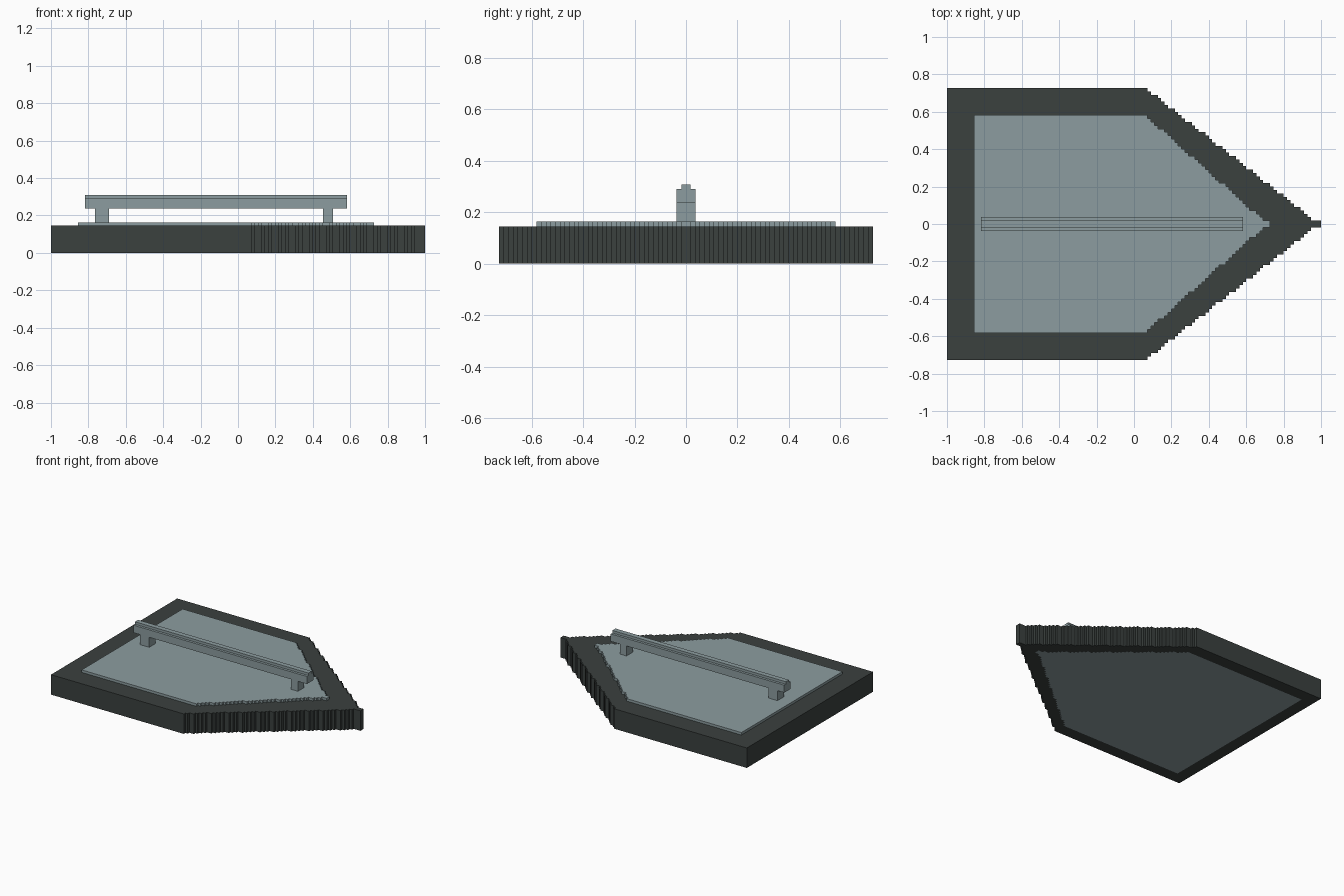
import bpy, bmesh
from math import floor

if "Cube" in bpy.data.objects:
    bpy.data.objects.remove(bpy.data.objects["Cube"])

U = 2 / 110  # one block; the hull is 110 blocks long


def material(name, rgb):
    m = bpy.data.materials.new(name)
    m.diffuse_color = (*rgb, 1)
    m.use_nodes = True
    m.node_tree.nodes["Principled BSDF"].inputs["Base Color"].default_value = m.diffuse_color
    return m


DARK = material("dark rubber", (0.043, 0.052, 0.049))
LIGHT = material("pale grey", (0.265, 0.335, 0.350))


def stepped_outline(start, shoulder, tip, half):
    """Pentagon pointing to +x, with its slanted sides cut into block steps."""
    side = [(start, half)]
    previous = half
    for i in range(shoulder, tip):
        h = max(1, floor(half * (tip - 0.5 - i) / (tip - shoulder)))
        if h != previous:
            side += [(i, previous), (i, h)]
        previous = h
    side.append((tip, previous))
    pts = side + [(x, -y) for x, y in reversed(side)]
    return [(x * U - 1, y * U) for x, y in reversed(pts)]  # counter-clockwise


def finish(bm, name, mats):
    me = bpy.data.meshes.new(name)
    bm.to_mesh(me)
    bm.free()
    for m in mats:
        me.materials.append(m)
    ob = bpy.data.objects.new(name, me)
    bpy.context.collection.objects.link(ob)
    return ob


def prism(name, outline, z0, z1, mats, inlay=None):
    """Extruded outline; an inlay outline colours the middle of the underside."""
    bm = bmesh.new()
    low = [bm.verts.new((x, y, z0 * U)) for x, y in outline]
    high = [bm.verts.new((x, y, z1 * U)) for x, y in outline]
    n = len(outline)
    for i in range(n):
        j = (i + 1) % n
        bm.faces.new((low[i], low[j], high[j], high[i]))
    bm.faces.new(high)
    if inlay:
        inner = [bm.verts.new((x, y, z0 * U)) for x, y in inlay]
        rim = [bm.edges.new((inner[k - 1], inner[k])) for k in range(len(inner))]
        rim += [bm.edges.get((low[k - 1], low[k])) for k in range(n)]
        bmesh.ops.triangle_fill(bm, edges=rim, use_beauty=True, normal=(0, 0, -1))
        middle = bm.faces.get(inner) or bm.faces.new(inner[::-1])
        middle.material_index = 1
    else:
        bm.faces.new(low[::-1])
    bm.normal_update()
    for f in bm.faces:  # underside faces point down
        if f.normal.z > 0.5 and f.calc_center_median().z < z0 * U + 1e-4:
            f.normal_flip()
    return finish(bm, name, mats)


def block(name, x0, x1, half, z0, z1):
    outline = [(x * U - 1, y * U) for x, y in
               ((x0, -half), (x1, -half), (x1, half), (x0, half))]
    return prism(name, outline, z0, z1, [LIGHT])


# Dark hull with a pale panel set in its underside
prism("hull", stepped_outline(0, 59, 110, 40), 0, 8, [DARK, LIGHT],
      stepped_outline(5, 59, 101, 35))

# Raised deck
prism("deck", stepped_outline(8, 59, 95, 32), 8, 9, [LIGHT])

# Rail on two posts with a narrow ridge
block("rear_post", 13, 17, 2, 9, 13)
block("front_post", 80, 83, 2, 9, 13)
block("rail", 10, 87, 2, 13, 16)
block("rail_ridge", 10, 87, 1, 16, 17)
